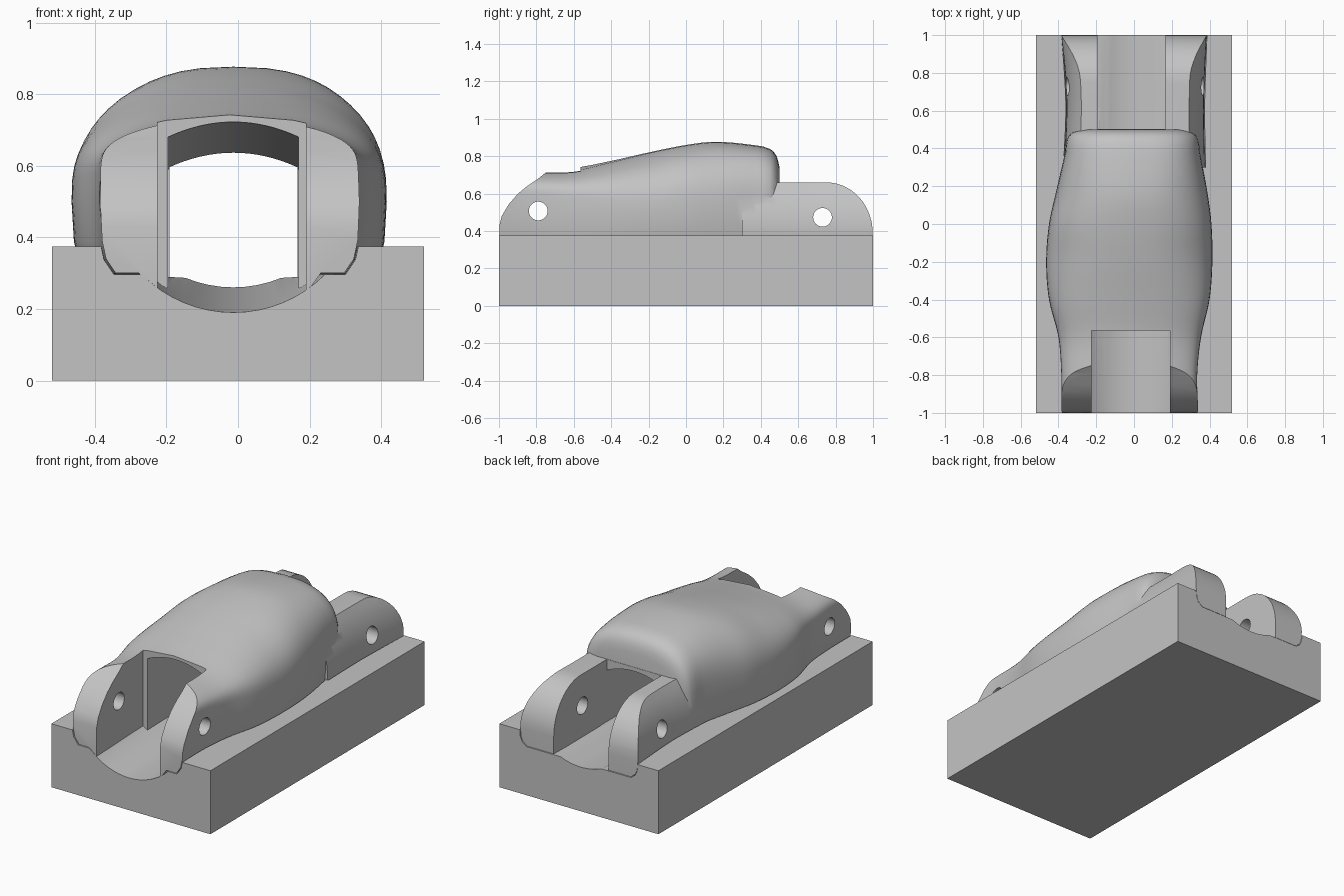
import bpy, bmesh, math

if "Cube" in bpy.data.objects:
    bpy.data.objects.remove(bpy.data.objects["Cube"], do_unlink=True)

grey = bpy.data.materials.new("plain grey")
grey.use_nodes = True
grey.diffuse_color = (0.55, 0.55, 0.55, 1)
grey.node_tree.nodes["Principled BSDF"].inputs["Base Color"].default_value = (0.55, 0.55, 0.55, 1)


def skin(name, rings):
    """Closed solid through a row of equal-sized point rings."""
    bm = bmesh.new()
    loops = [[bm.verts.new(p) for p in ring] for ring in rings]
    for a, b in zip(loops, loops[1:]):
        for i in range(len(a)):
            j = (i + 1) % len(a)
            bm.faces.new((a[i], a[j], b[j], b[i]))
    bm.faces.new(loops[0][::-1])
    bm.faces.new(loops[-1])
    bmesh.ops.recalc_face_normals(bm, faces=bm.faces)
    mesh = bpy.data.meshes.new(name)
    bm.to_mesh(mesh)
    bm.free()
    mesh.materials.append(grey)
    ob = bpy.data.objects.new(name, mesh)
    bpy.context.collection.objects.link(ob)
    return ob


def box(name, x0, x1, y0, y1, z0, z1):
    return skin(name, [[(x0, y, z0), (x1, y, z0), (x1, y, z1), (x0, y, z1)] for y in (y0, y1)])


def side_profile(name, points):
    return skin(name, [[(x, y, z) for y, z in points] for x in (-0.7, 0.7)])


def combine(ob, tool, operation):
    mod = ob.modifiers.new(operation, "BOOLEAN")
    mod.operation, mod.solver, mod.object = operation, "EXACT", tool
    bpy.context.view_layer.objects.active = ob
    bpy.ops.object.modifier_apply(modifier=mod.name)
    bpy.data.objects.remove(tool, do_unlink=True)


def smooth_key(keys, y):
    """Smooth interpolation of the station table at y."""
    k = max(i for i in range(len(keys) - 1) if keys[i][0] <= y + 1e-6)
    a, b = keys[k], keys[k + 1]
    p, q = keys[max(k - 1, 0)], keys[min(k + 2, len(keys) - 1)]
    h = b[0] - a[0]
    t = (y - a[0]) / h
    out = []
    for i in range(1, len(a)):
        ma = (b[i] - p[i]) / (b[0] - p[0]) * h
        mb = (q[i] - a[i]) / (q[0] - a[0]) * h
        out.append((2*t**3 - 3*t**2 + 1) * a[i] + (t**3 - 2*t**2 + t) * ma
                   + (3*t**2 - 2*t**3) * b[i] + (t**3 - t**2) * mb)
    return out


def section(y, left, right, top, crown, power, base, drop, grow):
    """Rounded, crowned cross-section with slightly tucked-in lower sides."""
    c, w = (left + right) / 2, (right - left) / 2 + grow
    f = (y + 1) / 2
    zb = 0.30 - 0.01 * f - grow / 2
    half = [(0.6, zb - drop * (1 - f)), (0.7, zb), (0.88, zb)]
    half += [(0.955, zb + 0.2 * (base - zb)), (0.985, zb + 0.45 * (base - zb))]
    steps = 14
    for i in range(steps):
        a = i / steps * math.pi / 2
        u = math.cos(a) ** (2 / power)
        half.append((u, base + (top - base - crown * u * u) * math.sin(a) ** (2 / power)))
    ring = half + [(0, top)] + [(-u, z) for u, z in reversed(half)]
    return [(c + u * w, y, z) for u, z in ring]


def loft(name, keys, base, drop=0.05, grow=0.0):
    ys = []
    for a, b in zip(keys, keys[1:]):
        n = max(2, round((b[0] - a[0]) / 0.04))
        ys += [a[0] + (b[0] - a[0]) * i / n for i in range(n)]
    ys.append(keys[-1][0])
    return skin(name, [section(y, *smooth_key(keys, y), base, drop, grow) for y in ys])


# Stations: y, left x, right x, top z, crown drop, corner power
shell_keys = [
    (-1.0, -0.385, 0.34, 0.735, 0.07, 8), (-0.8, -0.385, 0.335, 0.735, 0.07, 8),
    (-0.6, -0.40, 0.355, 0.738, 0.07, 6), (-0.4, -0.45, 0.40, 0.775, 0.065, 4),
    (-0.2, -0.465, 0.415, 0.82, 0.055, 3), (0.0, -0.45, 0.41, 0.86, 0.05, 3),
    (0.16, -0.415, 0.39, 0.877, 0.05, 3), (0.38, -0.365, 0.35, 0.857, 0.04, 3.5),
    (0.45, -0.355, 0.34, 0.838, 0.04, 3.5), (0.485, -0.325, 0.31, 0.80, 0.03, 3.5),
    (0.5, -0.27, 0.26, 0.74, 0.02, 3.5)]
lug_keys = [
    (0.3, -0.37, 0.375, 0.82, 0, 2), (0.6, -0.357, 0.37, 0.82, 0, 2),
    (0.8, -0.365, 0.375, 0.82, 0, 2), (1.0, -0.385, 0.385, 0.82, 0, 2)]

# Main shell, with rounded front ends
body = loft("link_body", shell_keys, 0.5)
front = [(-0.998, 0.1), (-0.998, 0.43), (-0.985, 0.48), (-0.95, 0.54), (-0.9, 0.598),
         (-0.85, 0.64), (-0.79, 0.68), (-0.75, 0.712), (-0.7, 0.75), (-0.6, 1.1), (0.7, 1.1), (0.7, 0.1)]
combine(body, side_profile("front_trim", front), "INTERSECT")

# Rear lugs, flat on top with a rounded end
rear = loft("rear_lugs", lug_keys, 0.4)
arc = [(0.75 + 0.248 * math.sin(a), 0.39 + 0.27 * math.cos(a))
       for a in (i / 14 * math.pi / 2 for i in range(15))]
combine(rear, side_profile("rear_trim", [(0.1, 0.1), (0.1, 0.66)] + arc + [(0.998, 0.1)]), "INTERSECT")
combine(body, rear, "UNION")

# Tunnel with an arched ceiling that falls towards the rear
rings = []
for y, z in ((-0.62, 0.727), (0.56, 0.632)):
    arch = [(-0.013 + 0.182 * t, y, z - 0.042 * t * t) for t in (1 - i / 8 for i in range(17))]
    rings.append([(-0.195, y, 0.1), (0.169, y, 0.1)] + arch)
combine(body, skin("tunnel_cutter", rings), "DIFFERENCE")

# Slots between the front and rear lugs
combine(body, box("front_slot", -0.225, 0.19, -1.2, -0.565, 0, 1.2), "DIFFERENCE")
combine(body, box("rear_slot", -0.192, 0.166, 0.502, 1.2, 0, 1.2), "DIFFERENCE")

# Pin holes
for y, z in ((-0.79, 0.507), (0.73, 0.473)):
    circle = [(y + 0.05 * math.cos(i * math.pi / 16), z + 0.05 * math.sin(i * math.pi / 16)) for i in range(32)]
    combine(body, side_profile("pin_hole", circle), "DIFFERENCE")

# Support block with a round groove and a fitted pocket
block = box("support_block", -0.52, 0.52, -1, 1, 0, 0.375)
rings = []
for y, z, r in ((-1.1, 0.549, 0.362), (1.1, 0.613, 0.349)):
    rings.append([(-0.013 + r * math.cos(i * math.pi / 32), y, z + r * math.sin(i * math.pi / 32))
                  for i in range(64)])
combine(block, skin("groove_cutter", rings), "DIFFERENCE")
pocket_front = [(-1.05,) + shell_keys[0][1:]] + shell_keys[1:]
pocket_rear = lug_keys[:-1] + [(1.05,) + lug_keys[-1][1:]]
combine(block, loft("front_pocket", pocket_front, 0.5, 0, 0.006), "DIFFERENCE")
combine(block, loft("rear_pocket", pocket_rear, 0.4, 0, 0.006), "DIFFERENCE")

# Smooth curved areas, keep crisp edges
for ob in (body, block):
    bpy.ops.object.select_all(action="DESELECT")
    ob.select_set(True)
    bpy.context.view_layer.objects.active = ob
    bpy.ops.object.shade_smooth_by_angle(angle=math.radians(30))
